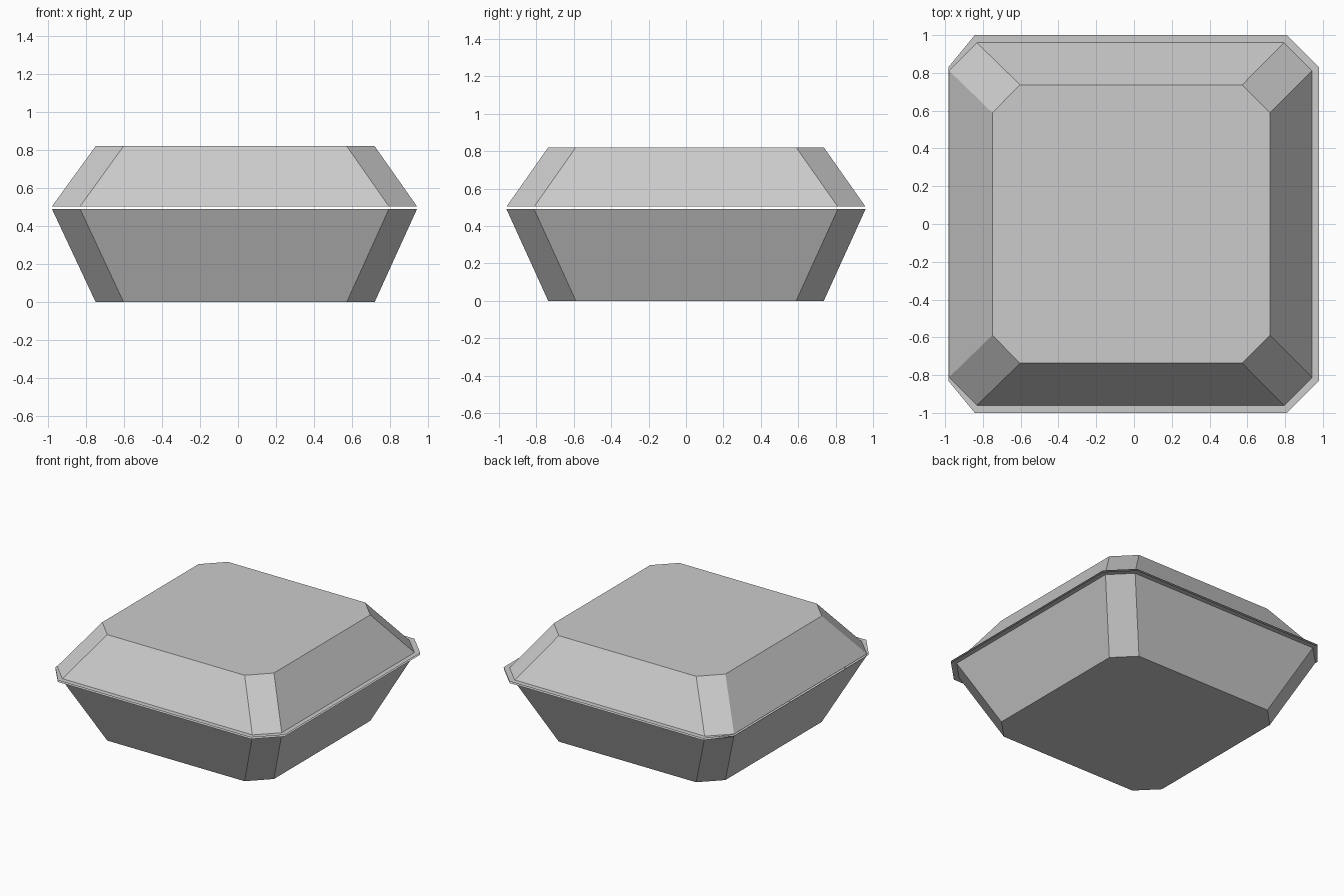
import bpy, bmesh

if "Cube" in bpy.data.objects:
    bpy.data.objects.remove(bpy.data.objects["Cube"])


def octagon(x0, x1, y, cx, cy):
    """Rectangle with cut corners, counter-clockwise seen from above."""
    return [(x0 + cx, -y), (x1 - cx, -y), (x1, -y + cy), (x1, y - cy),
            (x1 - cx, y), (x0 + cx, y), (x0, y - cy), (x0, -y + cy)]


PANEL = octagon(-0.75, 0.72, 0.737, 0.147, 0.148)    # flat base and lid top
MOUTH = octagon(-0.98, 0.943, 0.96, 0.148, 0.148)    # where walls meet the lip
LIP = octagon(-0.983, 0.98, 1.0, 0.14, 0.17)
LIP[1], LIP[4] = (0.81, -1.0), (0.81, 1.0)


def shell(name, z_panel, z_lip):
    """Open tray: flat panel, sloping walls and a thin flat lip."""
    bm = bmesh.new()
    rings = [[bm.verts.new((x, y, z)) for x, y in outline]
             for outline, z in ((PANEL, z_panel), (MOUTH, z_lip), (LIP, z_lip))]
    faces = [bm.faces.new(rings[0])]
    for a, b in zip(rings, rings[1:]):
        for i in range(8):
            j = (i + 1) % 8
            faces.append(bm.faces.new((a[j], a[i], b[i], b[j])))
    # Panel points away from the lip, walls follow it
    bm.normal_update()
    bmesh.ops.recalc_face_normals(bm, faces=faces)
    if (faces[0].normal.z > 0) != (z_panel > z_lip):
        bmesh.ops.reverse_faces(bm, faces=faces)
    mesh = bpy.data.meshes.new(name)
    bm.to_mesh(mesh)
    bm.free()
    obj = bpy.data.objects.new(name, mesh)
    bpy.context.collection.objects.link(obj)
    return obj


# Deep lower tray and shallower lid, with a narrow gap between their lips
shell("lower_tray", 0.0, 0.49)
shell("lid", 0.82, 0.503)
